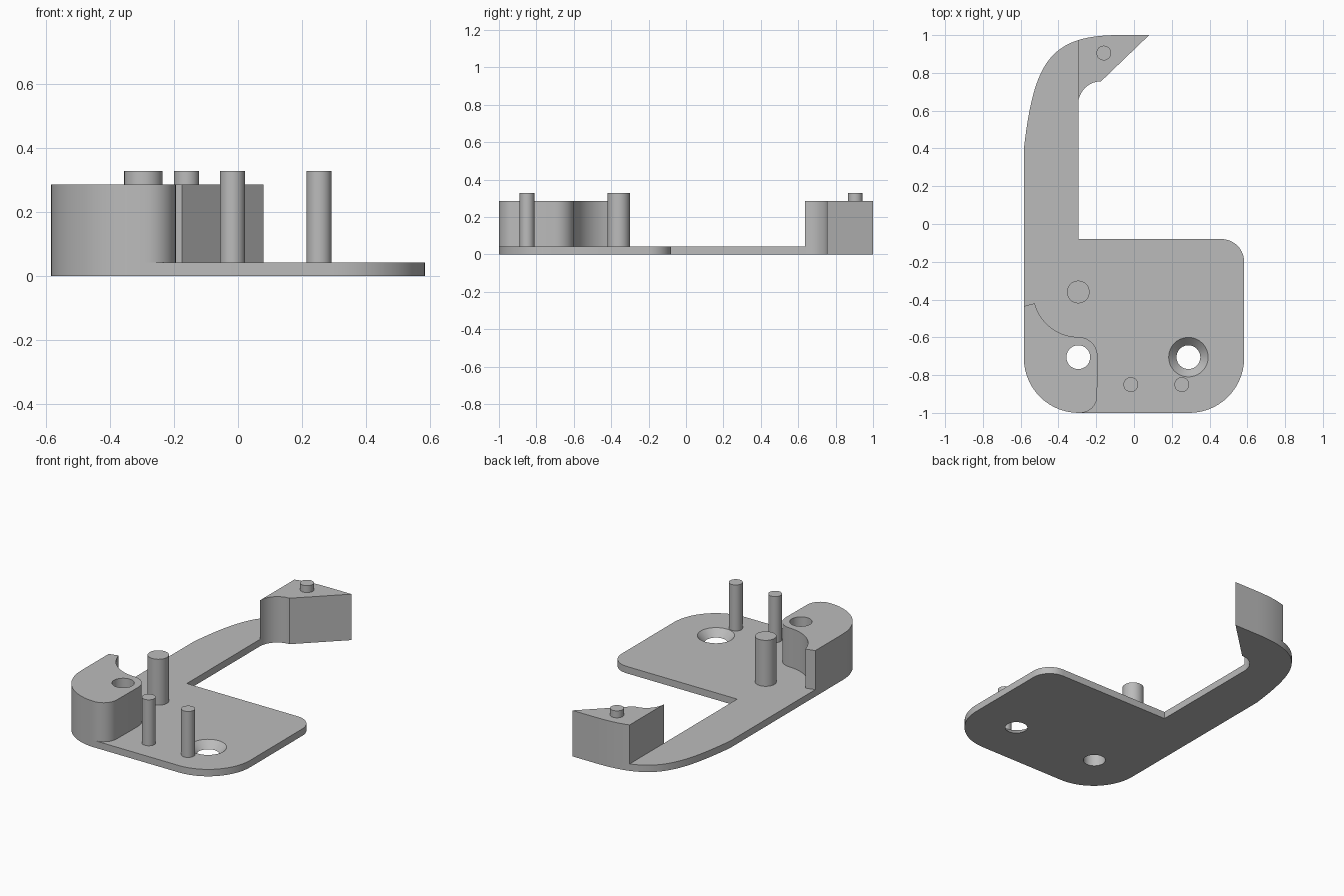
import bpy
import bmesh
from math import cos, sin, radians
from mathutils import Vector
from mathutils.geometry import interpolate_bezier

cube = bpy.data.objects.get("Cube")
if cube:
    bpy.data.objects.remove(cube, do_unlink=True)

PLATE_TOP, BLOCK_TOP, PIN_TOP = 0.043, 0.285, 0.328
SIDE, INNER, CORNER = 0.583, -0.295, 0.29

grey = bpy.data.materials.new("plain grey")
grey.use_nodes = True
grey.diffuse_color = (0.5, 0.5, 0.5, 1)
grey.node_tree.nodes["Principled BSDF"].inputs["Base Color"].default_value = (0.5, 0.5, 0.5, 1)


def arc(cx, cy, r, start, end, steps=14):
    angles = [radians(start + (end - start) * i / steps) for i in range(steps + 1)]
    return [(cx + r * cos(a), cy + r * sin(a)) for a in angles]


def finish(obj):
    bpy.ops.object.select_all(action='DESELECT')
    obj.select_set(True)
    bpy.context.view_layer.objects.active = obj
    bpy.ops.object.shade_smooth_by_angle(angle=radians(30))


def make_object(name, bm):
    bmesh.ops.recalc_face_normals(bm, faces=bm.faces)
    mesh = bpy.data.meshes.new(name)
    bm.to_mesh(mesh)
    bm.free()
    mesh.materials.append(grey)
    obj = bpy.data.objects.new(name, mesh)
    bpy.context.collection.objects.link(obj)
    return obj


def prism(name, outline, bottom, top):
    bm = bmesh.new()
    face = bm.faces.new([bm.verts.new((x, y, bottom)) for x, y in outline])
    raised = bmesh.ops.extrude_face_region(bm, geom=[face], use_keep_orig=True)
    verts = [v for v in raised["geom"] if isinstance(v, bmesh.types.BMVert)]
    bmesh.ops.translate(bm, verts=verts, vec=(0, 0, top - bottom))
    return make_object(name, bm)


def cylinder(name, x, y, r_bottom, r_top, bottom, top):
    bm = bmesh.new()
    bmesh.ops.create_cone(bm, cap_ends=True, segments=40, radius1=r_bottom,
                          radius2=r_top, depth=top - bottom)
    bmesh.ops.translate(bm, verts=bm.verts, vec=(x, y, (top + bottom) / 2))
    return make_object(name, bm)


def drill(obj, x, y, r_bottom, r_top, bottom, top):
    cutter = cylinder("hole_cutter", x, y, r_bottom, r_top, bottom, top)
    cutter.hide_render = True
    mod = obj.modifiers.new("hole", 'BOOLEAN')
    mod.operation = 'DIFFERENCE'
    mod.solver = 'EXACT'
    mod.object = cutter
    bpy.context.view_layer.objects.active = obj
    bpy.ops.object.modifier_apply(modifier=mod.name)
    bpy.data.objects.remove(cutter, do_unlink=True)


# Shared outline pieces
left_corner = arc(-SIDE + CORNER, -1 + CORNER, CORNER, 180, 270)
right_corner = arc(SIDE - CORNER, -1 + CORNER, CORNER, 270, 360)
back_corner = arc(SIDE - 0.12, -0.2, 0.12, 0, 90)
hook_fillet = arc(-0.175, 0.635, 0.12, 180, 90)
shoulder = [(p.x, p.y) for p in interpolate_bezier(
    Vector((-0.08, 1)), Vector((-0.45, 1)), Vector((-0.53, 0.85)), Vector((-SIDE, 0.4)), 30)]
tip = (0.08, 1)

# Base plate with the long arm
plate = prism("base_plate", left_corner + right_corner + back_corner
              + [(INNER, -0.08)] + hook_fillet + [tip] + shoulder, 0, PLATE_TOP)
drill(plate, INNER, -0.705, 0.063, 0.063, -0.1, 0.1)
drill(plate, 0.288, -0.705, 0.063, 0.105, 0, PLATE_TOP + 0.0005)
drill(plate, 0.288, -0.705, 0.063, 0.063, -0.1, 0.1)

# Raised hook at the end of the arm
hook_back = [p for p in shoulder if p[0] > INNER + 0.005] + [(INNER, 0.974)]
hook = prism("hook_block", hook_fillet + [tip] + hook_back, PLATE_TOP, BLOCK_TOP)

# Raised corner block, hollowed around the thick post
block = prism("corner_block", left_corner + arc(-0.285, -0.91, 0.09, 270, 355)
              + [(-0.193, -0.76)] + arc(INNER, -0.7, 0.102, 0, 90)
              + arc(INNER, -0.36, 0.238, 270, 194.5)[1:] + [(-SIDE, -0.435)],
              PLATE_TOP, BLOCK_TOP)
drill(block, INNER, -0.705, 0.063, 0.063, 0, 0.4)

# Posts and pins
posts = [
    cylinder("thick_post", INNER, -0.36, 0.06, 0.06, PLATE_TOP, PIN_TOP),
    cylinder("thin_post_right", -0.017, -0.85, 0.039, 0.039, PLATE_TOP, PIN_TOP),
    cylinder("thin_post_left", 0.253, -0.85, 0.039, 0.039, PLATE_TOP, PIN_TOP),
    cylinder("hook_pin", -0.16, 0.905, 0.039, 0.039, BLOCK_TOP, PIN_TOP),
]

for obj in [plate, hook, block] + posts:
    finish(obj)
